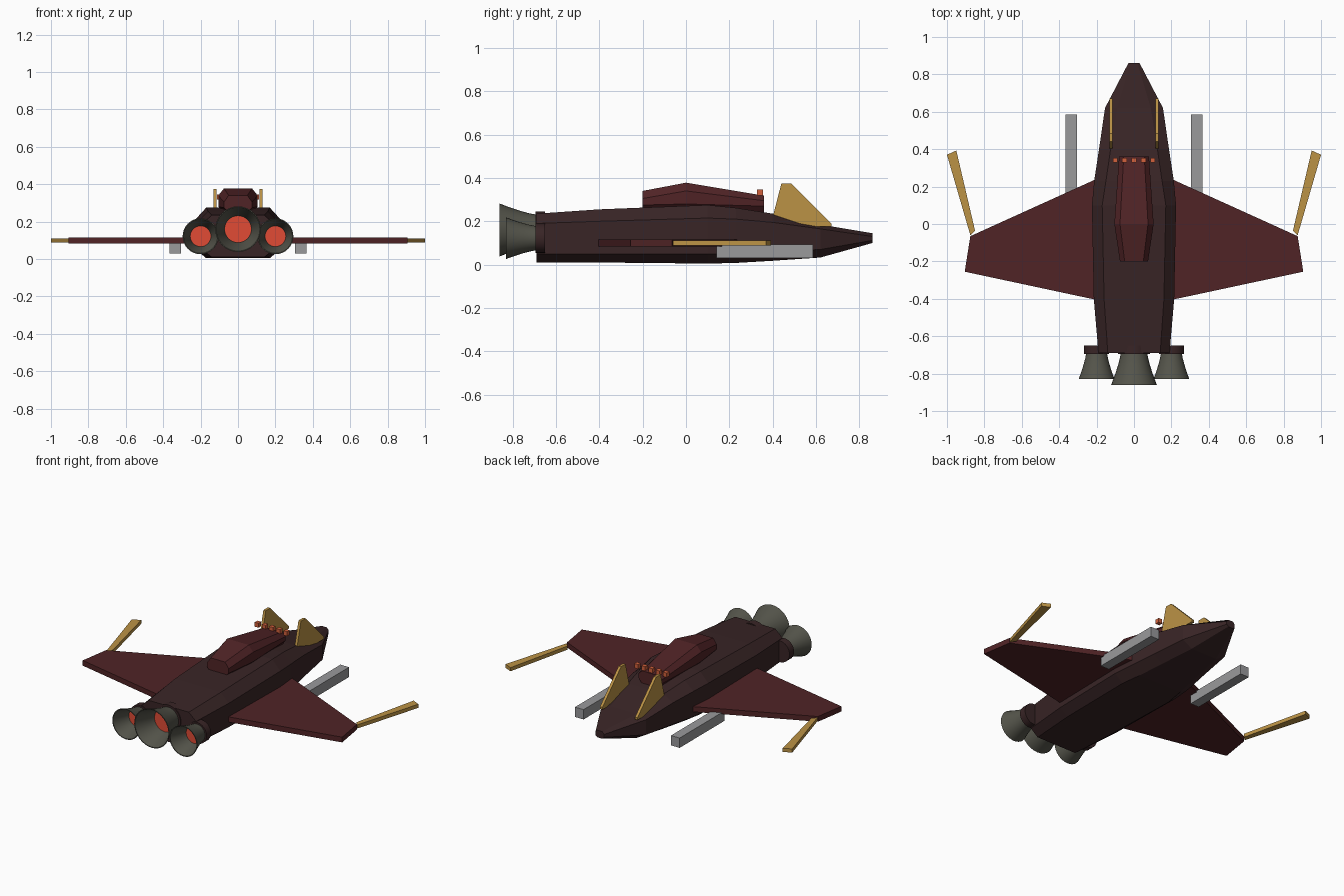
import bpy, bmesh, math
from mathutils import Matrix

cube = bpy.data.objects.get("Cube")
if cube:
    bpy.data.objects.remove(cube, do_unlink=True)


def material(name, r, g, b):
    m = bpy.data.materials.new(name)
    m.use_nodes = True
    m.diffuse_color = (r, g, b, 1)
    m.node_tree.nodes["Principled BSDF"].inputs["Base Color"].default_value = (r, g, b, 1)
    return m


HULL = material("dark hull", .04, .018, .019)
RED = material("maroon plating", .08, .017, .019)
BELL = material("engine grey", .09, .09, .07)
GLOW = material("engine glow", .75, .07, .035)
GOLD = material("gold", .5, .29, .06)
GREY = material("gun grey", .32, .32, .33)
ORANGE = material("orange lamp", .65, .12, .045)


def finish(name, bm, mat, smooth=False):
    bmesh.ops.recalc_face_normals(bm, faces=bm.faces)
    mesh = bpy.data.meshes.new(name)
    bm.to_mesh(mesh)
    bm.free()
    mesh.materials.append(mat)
    ob = bpy.data.objects.new(name, mesh)
    bpy.context.collection.objects.link(ob)
    if smooth:
        bpy.ops.object.select_all(action='DESELECT')
        ob.select_set(True)
        bpy.context.view_layer.objects.active = ob
        bpy.ops.object.shade_smooth_by_angle(angle=math.radians(40))
    return ob


def loft(name, sections, mat):
    """Octagonal body; section = y, half width, flat half width, bottom, low edge, high edge, top."""
    bm = bmesh.new()
    rings = []
    for y, w, f, z0, z1, z2, z3 in sections:
        ring = [(f, z0), (w, z1), (w, z2), (f, z3), (-f, z3), (-w, z2), (-w, z1), (-f, z0)]
        rings.append([bm.verts.new((x, y, z)) for x, z in ring])
    for a, b in zip(rings, rings[1:]):
        for i in range(8):
            j = (i + 1) % 8
            bm.faces.new((a[i], a[j], b[j], b[i]))
    bm.faces.new(rings[0])
    bm.faces.new(rings[-1])
    return finish(name, bm, mat)


def slab(name, outline, mat, place, depth):
    """Extrude an outline; place(u, v, d) maps outline and depth to space."""
    bm = bmesh.new()
    base = bm.faces.new([bm.verts.new(place(u, v, depth[0])) for u, v in outline])
    top = bmesh.ops.extrude_face_region(bm, geom=[base])["geom"]
    start, end = place(0, 0, depth[0]), place(0, 0, depth[1])
    shift = [e - s for s, e in zip(start, end)]
    bmesh.ops.translate(bm, vec=shift, verts=[v for v in top if isinstance(v, bmesh.types.BMVert)])
    return finish(name, bm, mat)


def box(name, lo, hi, mat):
    bm = bmesh.new()
    size = [h - l for l, h in zip(lo, hi)]
    mid = [(h + l) / 2 for l, h in zip(lo, hi)]
    bmesh.ops.create_cube(bm, size=1, matrix=Matrix.Translation(mid) @ Matrix.Diagonal((*size, 1)))
    return finish(name, bm, mat)


def lathe(name, profile, x, z, mat, sides=32):
    """Revolve (radius, y) points around an axis along y; end rings of closed parts are capped."""
    bm = bmesh.new()
    rings = []
    for r, y in profile:
        angles = [2 * math.pi * i / sides for i in range(sides)]
        rings.append([bm.verts.new((x + r * math.cos(a), y, z + r * math.sin(a))) for a in angles])
    for a, b in zip(rings, rings[1:]):
        for i in range(sides):
            j = (i + 1) % sides
            bm.faces.new((a[i], a[j], b[j], b[i]))
    bm.faces.new(rings[0])
    bm.faces.new(rings[-1])
    return finish(name, bm, mat, True)


# Fuselage and raised cabin
loft("fuselage", [
    (-.69, .19, .14, .01, .05, .19, .235),
    (-.4, .215, .16, .01, .05, .2, .255),
    (.1, .225, .17, .005, .05, .215, .275),
    (.23, .213, .15, .008, .05, .21, .262),
    (.4, .187, .125, .018, .06, .195, .235),
    (.62, .155, .09, .033, .07, .165, .185),
    (.86, .03, .018, .1, .112, .13, .145)], HULL)
loft("cabin", [
    (-.2, .075, .05, .25, .275, .305, .34),
    (0, .105, .075, .25, .28, .34, .378),
    (.36, .08, .055, .235, .27, .295, .318)], RED)

# Wings, wingtip blades, guns and nose fins, on both sides
for side, s in (("left", 1), ("right", -1)):
    flat = lambda u, v, d: (s * u, v, d)
    slab(side + "_wing", [(.18, .25), (.875, -.065), (.905, -.255), (.18, -.41)],
         RED, flat, (.083, .116))
    slab(side + "_wingtip_blade", [(.85, -.035), (.875, -.06), (1, .37), (.95, .393)],
         GOLD, flat, (.088, .111))
    box(side + "_gun", (s * .335 - .03, .14, .03), (s * .335 + .03, .585, .092), GREY)
    slab(side + "_nose_fin", [(.4, .22), (.44, .375), (.485, .375), (.67, .19), (.67, .175), (.42, .18)],
         GOLD, lambda u, v, d: (s * d, u, v), (.114, .131))

# Lamp row ahead of the cabin
for i in range(5):
    x = (i - 2) * .05
    box(f"lamp_{i + 1}", (x - .013, .328, .318), (x + .013, .354, .346), ORANGE)

# Engines: mounting collar, flared hollow bell, glowing throat
for name, x, z, r, end in (("middle", 0, .16, .122, -.86), ("left", .2, .122, .096, -.83),
                           ("right", -.2, .122, .096, -.83)):
    collar = r * .7
    lathe(name + "_engine_collar", [(collar, -.65), (collar, -.695)], x, z, HULL)
    length = end + .69
    outer = [(r * (.58 + .42 * t ** 1.3), -.69 + length * t) for t in (0, .2, .4, .6, .8, 1)]
    inner = [(q - .005, y) for q, y in reversed(outer[1:])]
    lathe(name + "_engine_bell", outer + inner, x, z, BELL)
    throat = inner[-1]
    lathe(name + "_engine_glow", [(throat[0] - .001, throat[1] - .002),
                                  (throat[0] - .001, throat[1] - .006)], x, z, GLOW)
